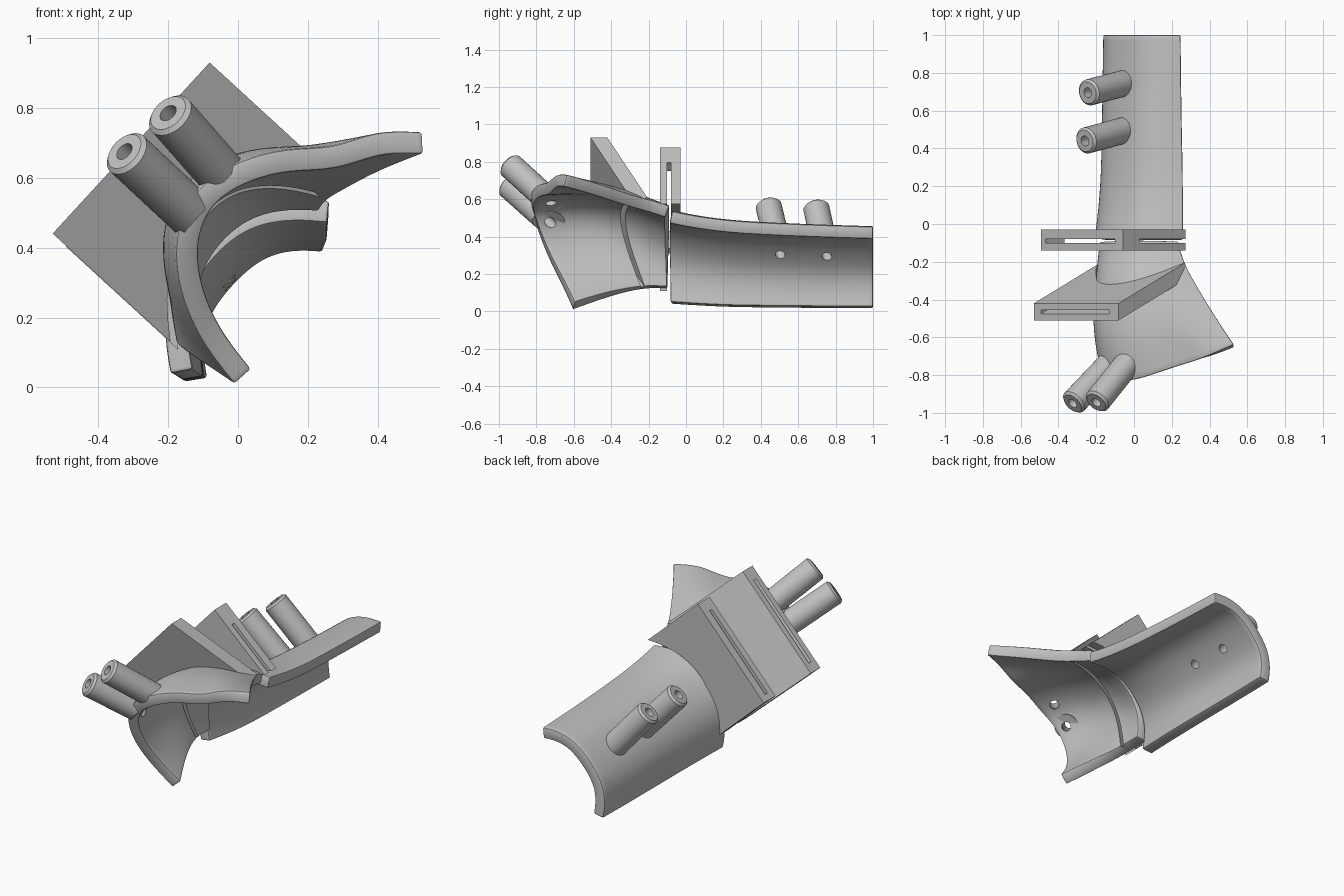
import bpy, bmesh
from math import sin, cos, radians, tau
from mathutils import Vector

if "Cube" in bpy.data.objects:
    bpy.data.objects.remove(bpy.data.objects["Cube"])

grey = bpy.data.materials.new("plain_grey")
grey.use_nodes = True
grey.diffuse_color = (0.53, 0.53, 0.53, 1)
grey.node_tree.nodes["Principled BSDF"].inputs["Base Color"].default_value = grey.diffuse_color

# Tilted frame: E runs across the shell, N points out of its back
E, N = Vector((.676, 0, .737)), Vector((-.737, 0, .676))
Y = Vector((0, 1, 0))
COLS = 10


def place(e, n, y):
    return E * e + N * n + Y * y


def make(name, verts, faces):
    mesh = bpy.data.meshes.new(name)
    mesh.from_pydata([tuple(v) for v in verts], [], faces)
    bm = bmesh.new()
    bm.from_mesh(mesh)
    bmesh.ops.recalc_face_normals(bm, faces=bm.faces)
    bm.to_mesh(mesh)
    bm.free()
    mesh.materials.append(grey)
    ob = bpy.data.objects.new(name, mesh)
    bpy.context.collection.objects.link(ob)
    return ob


def arch(y, mid, crown, half, drop, power):
    """Cross-section row: a higher power gives a flatter crown."""
    row = []
    for i in range(COLS):
        u = sin(radians(65) * (2 * i / (COLS - 1) - 1)) / sin(radians(65))
        row.append(place(mid + half * u, crown - drop * abs(u) ** power, y))
    return row


def shell(name, rows):
    faces = [(r * COLS + c, r * COLS + c + 1, (r + 1) * COLS + c + 1, (r + 1) * COLS + c)
             for r in range(len(rows) - 1) for c in range(COLS - 1)]
    ob = make(name, [p for row in rows for p in row], faces)
    sub = ob.modifiers.new("smooth", 'SUBSURF')
    sub.levels = sub.render_levels = 3
    sub.boundary_smooth = 'PRESERVE_CORNERS'
    thick = ob.modifiers.new("thickness", 'SOLIDIFY')
    thick.thickness, thick.offset = .065, 0
    bev = ob.modifiers.new("soft_rim", 'BEVEL')
    bev.width, bev.segments, bev.limit_method = .01, 2, 'ANGLE'
    bev.angle_limit = radians(50)
    return ob


def slab(name, profile, y, thickness, slope=0, top=0):
    """Prism of an (e, n) profile; slope leans it forward towards its top."""
    k = len(profile)
    verts = [place(e, n, y + s * thickness / 2 + slope * (top - n))
             for s in (-1, 1) for e, n in profile]
    faces = [tuple(range(k)), tuple(range(k, 2 * k))]
    faces += [(i, (i + 1) % k, k + (i + 1) % k, k + i) for i in range(k)]
    return make(name, verts, faces)


def saddle(e0, e1, top, mid, crown, curve):
    """Rectangle whose lower side follows the shell."""
    steps = [e0 + (e1 - e0) * i / 16 for i in range(17)]
    return [(e1, top), (e0, top)] + [(e, crown - curve * (e - mid) ** 2) for e in steps]


def tube(name, base, tip, r, bore, sides=32):
    """Pipe whose foot lies flat on the shell."""
    base, tip = Vector(base), Vector(tip)
    axis = (tip - base).normalized()
    u = axis.orthogonal().normalized()
    v = axis.cross(u)
    rings = []
    for radius, at_tip in ((r, 0), (r, .012), (r - .012, 1), (bore, 1), (bore, 0)):
        ring = []
        for i in range(sides):
            p = u * cos(tau * i / sides) * radius + v * sin(tau * i / sides) * radius
            if at_tip == 0:
                p = base + p
                p += axis * ((.018 - (p - base).dot(N)) / axis.dot(N))
            else:
                p += tip - axis * (.012 if at_tip < 1 else 0)
            ring.append(p)
        rings.append(ring)
    k = len(rings)
    faces = [(j * sides + i, j * sides + (i + 1) % sides,
              (j + 1) % k * sides + (i + 1) % sides, (j + 1) % k * sides + i)
             for j in range(k) for i in range(sides)]
    return make(name, [p for ring in rings for p in ring], faces)


def drill(base, tip, r, sides=24):
    base, tip = Vector(base), Vector(tip)
    axis = (tip - base).normalized()
    u = axis.orthogonal().normalized()
    v = axis.cross(u)
    verts = [base + axis * d + (u * cos(tau * i / sides) + v * sin(tau * i / sides)) * r
             for d in (-.12, .2) for i in range(sides)]
    faces = [tuple(range(sides)), tuple(range(sides, 2 * sides))]
    faces += [(i, (i + 1) % sides, sides + (i + 1) % sides, sides + i) for i in range(sides)]
    return make("drill_cutter", verts, faces)


def cut(ob, cutter):
    mod = ob.modifiers.new("cut", 'BOOLEAN')
    mod.operation, mod.object, mod.solver = 'DIFFERENCE', cutter, 'EXACT'
    cutter.hide_render = True
    cutter.hide_set(True)


# Forearm shell
forearm = shell("forearm_shell", [
    arch(1, .205, .242, .27, .138, 2.9), arch(.75, .207, .247, .275, .14, 2.9),
    arch(.5, .212, .257, .28, .146, 2.8), arch(.25, .218, .27, .287, .155, 2.7),
    arch(.05, .226, .3, .298, .167, 2.6), arch(-.08, .235, .335, .31, .185, 2.5)])

# Hand shell with a flared front lip and side wing
lip = [Vector(p) for p in (
    (.015, -.6, .03), (-.075, -.65, .14), (-.135, -.72, .27), (-.155, -.78, .41),
    (-.11, -.82, .54), (0, -.83, .615), (.14, -.78, .655), (.28, -.735, .65),
    (.4, -.7, .705), (.53, -.645, .7))]
middle = arch(-.3, .32, .435, .32, .26, 2.3)
flare = []
for i, (a, b) in enumerate(zip(middle, lip)):
    bulge = sin(i / (COLS - 1) * tau / 2)
    flare.append((a + b) / 2 + N * (.01 + .05 * bulge))
hand = shell("hand_shell", [
    arch(-.1, .275, .345, .275, .155, 2.4), arch(-.2, .295, .385, .295, .19, 2.4),
    middle, flare, lip])

# Upright strap plate with a slot that leaves only the corner posts
upright = slab("upright_strap_plate", saddle(-.036, .608, .635, .28, .36, 1.6), -.085, .11)
cut(upright, slab("upright_slot_cutter", [
    (-.1, -.1), (.7, -.1), (.7, .517), (.544, .517),
    (.544, .7), (0, .7), (0, .498), (-.1, .498)], -.09, .022))

# Leaning strap plate with a pocket that passes through the shell
lean = dict(slope=.45, top=.688)
leaning = slab("leaning_strap_plate", saddle(-.034, .63, .688, .29, .43, 1.9), -.465, .09, **lean)
pocket = slab("pocket_cutter", [(.02, .05), (.56, .05), (.56, .75), (.02, .75)], -.465, .022, **lean)
cut(leaning, pocket)
cut(hand, pocket)

# Tubes and their holes through the shells
for label, owner, ends in (
        ("rear", forearm, (((-.035, .75, .31), (-.245, .695, .56)),
                           ((-.04, .5, .32), (-.26, .44, .57)))),
        ("front", hand, (((-.105, -.72, .47), (-.325, -.95, .675)),
                         ((-.02, -.72, .58), (-.2, -.945, .785))))):
    for side, (base, tip) in zip(("first", "second"), ends):
        tube(f"{label}_{side}_tube", base, tip, .07, .027)
        cut(owner, drill(base, tip, .026))

# Bake the modifiers, drop the cutters, shade
parts = [o for o in bpy.context.collection.objects
         if o.type == 'MESH' and grey.name in o.data.materials]
solids = [o for o in parts if "cutter" not in o.name]
graph = bpy.context.evaluated_depsgraph_get()
baked = {o: bpy.data.meshes.new_from_object(o.evaluated_get(graph)) for o in solids}
bpy.ops.object.select_all(action='DESELECT')
for ob, mesh in baked.items():
    ob.modifiers.clear()
    ob.data = mesh
    ob.select_set(True)
    bpy.context.view_layer.objects.active = ob
for ob in parts:
    if ob not in baked:
        bpy.data.objects.remove(ob)
bpy.ops.object.shade_smooth_by_angle(angle=radians(35))
